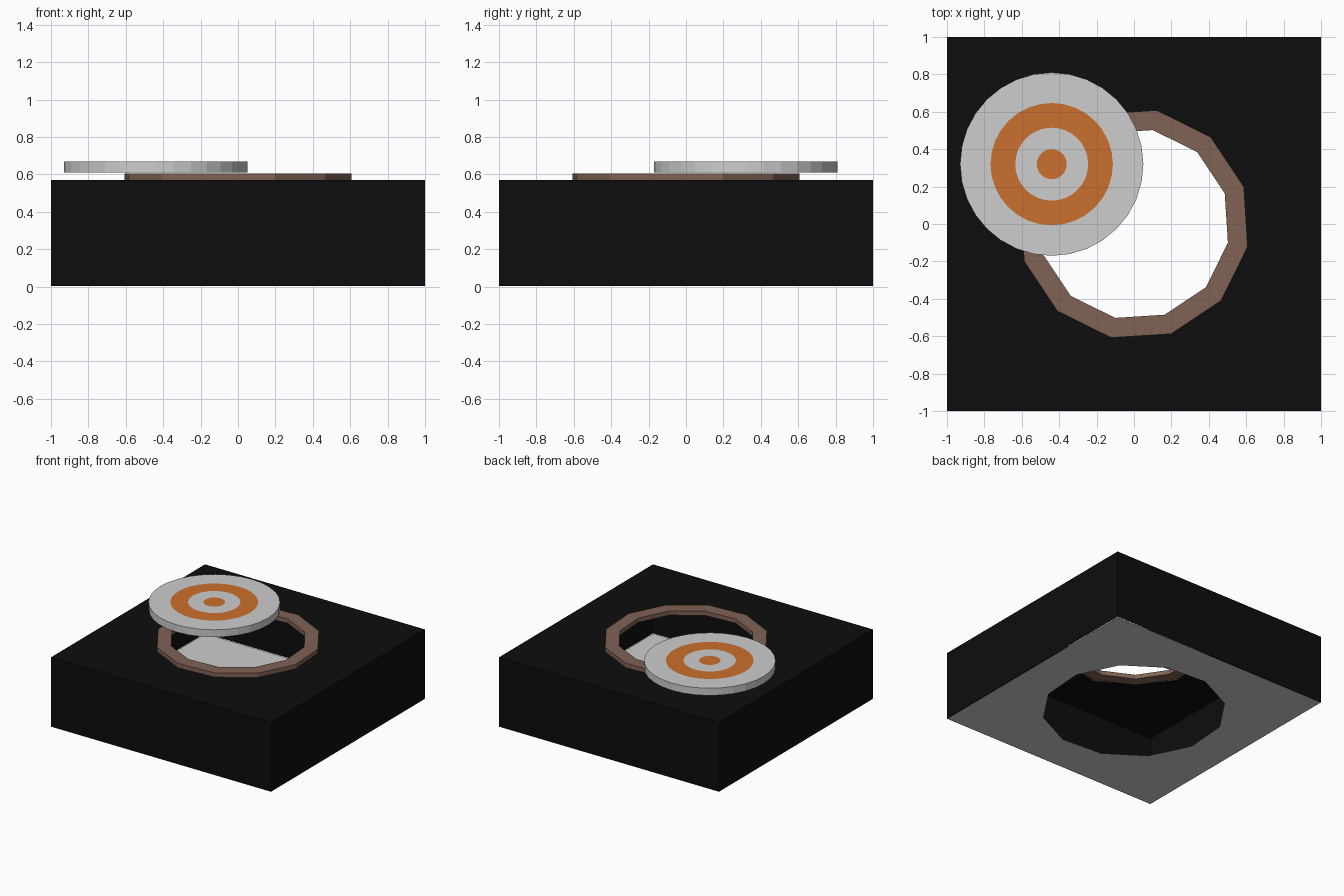
import bpy
import bmesh
from math import cos, sin, pi, radians

cube = bpy.data.objects.get("Cube")
if cube:
    bpy.data.objects.remove(cube, do_unlink=True)


def material(name, rgb):
    m = bpy.data.materials.new(name)
    m.use_nodes = True
    m.diffuse_color = (*rgb, 1)
    m.node_tree.nodes["Principled BSDF"].inputs["Base Color"].default_value = (*rgb, 1)
    return m


black = material("black", (0.004, 0.004, 0.004))
white = material("light grey", (0.61, 0.61, 0.61))
brown = material("brown", (0.215, 0.122, 0.088))
orange = material("orange", (0.6, 0.16, 0.026))


def finish(bm, name, *mats):
    mesh = bpy.data.meshes.new(name)
    bm.to_mesh(mesh)
    bm.free()
    obj = bpy.data.objects.new(name, mesh)
    for m in mats:
        mesh.materials.append(m)
    bpy.context.collection.objects.link(obj)
    return obj


def loop(bm, radius, sides, turn, z, center=(0, 0)):
    """Regular polygon of vertices at height z."""
    return [bm.verts.new((center[0] + radius * cos(turn + 2 * pi * i / sides),
                          center[1] + radius * sin(turn + 2 * pi * i / sides), z))
            for i in range(sides)]


def bridge(bm, a, b, index=0):
    """Band of quads between two loops of equal length."""
    n = len(a)
    for i in range(n):
        j = (i + 1) % n
        bm.faces.new((a[i], a[j], b[j], b[i])).material_index = index


def holed_square(bm, z, hole_radius, turn):
    """Square sheet with a twelve-sided opening; returns the square corners."""
    square = loop(bm, 2 ** 0.5, 4, pi / 4, z)
    hole = loop(bm, hole_radius, 12, turn, z)
    edges = [bm.edges.new((ring[i], ring[(i + 1) % len(ring)]))
             for ring in (square, hole) for i in range(len(ring))]
    bmesh.ops.triangle_fill(bm, edges=edges, use_beauty=True, normal=(0, 0, 1))
    return square


HEIGHT = 0.57
TURN = radians(18.7)

# Hollow box: top sheet with opening, and four thin walls
bm = bmesh.new()
top = holed_square(bm, HEIGHT, 0.6, TURN)
bridge(bm, loop(bm, 2 ** 0.5, 4, pi / 4, 0.003), top)
bmesh.ops.recalc_face_normals(bm, faces=bm.faces)
finish(bm, "box_shell", black)

# Floor with a wider opening
bm = bmesh.new()
holed_square(bm, 0, 0.69, radians(11))
for f in bm.faces:
    if f.normal.z > 0:
        f.normal_flip()
finish(bm, "box_floor", white)

# Twelve-sided rim around the top opening
bm = bmesh.new()
rim = [loop(bm, r, 12, TURN, z) for r, z in
       ((0.512, HEIGHT), (0.62, HEIGHT), (0.62, 0.606), (0.512, 0.606))]
for k in range(4):
    bridge(bm, rim[k], rim[(k + 1) % 4])
bmesh.ops.recalc_face_normals(bm, faces=bm.faces)
finish(bm, "opening_rim", brown)

# Lid disc with concentric target bands on its upper face
bm = bmesh.new()
LID = (-0.44, 0.32)
bottom = loop(bm, 0.49, 32, 0, 0.61, LID)
previous = loop(bm, 0.49, 32, 0, 0.67, LID)
bm.faces.new(bottom[::-1])
bridge(bm, bottom, previous)
for radius, index in ((0.327, 0), (0.195, 1), (0.08, 0)):
    inner = loop(bm, radius, 32, 0, 0.67, LID)
    bridge(bm, previous, inner, index)
    previous = inner
bm.faces.new(previous).material_index = 1
bmesh.ops.recalc_face_normals(bm, faces=bm.faces)
finish(bm, "target_lid", white, orange)
